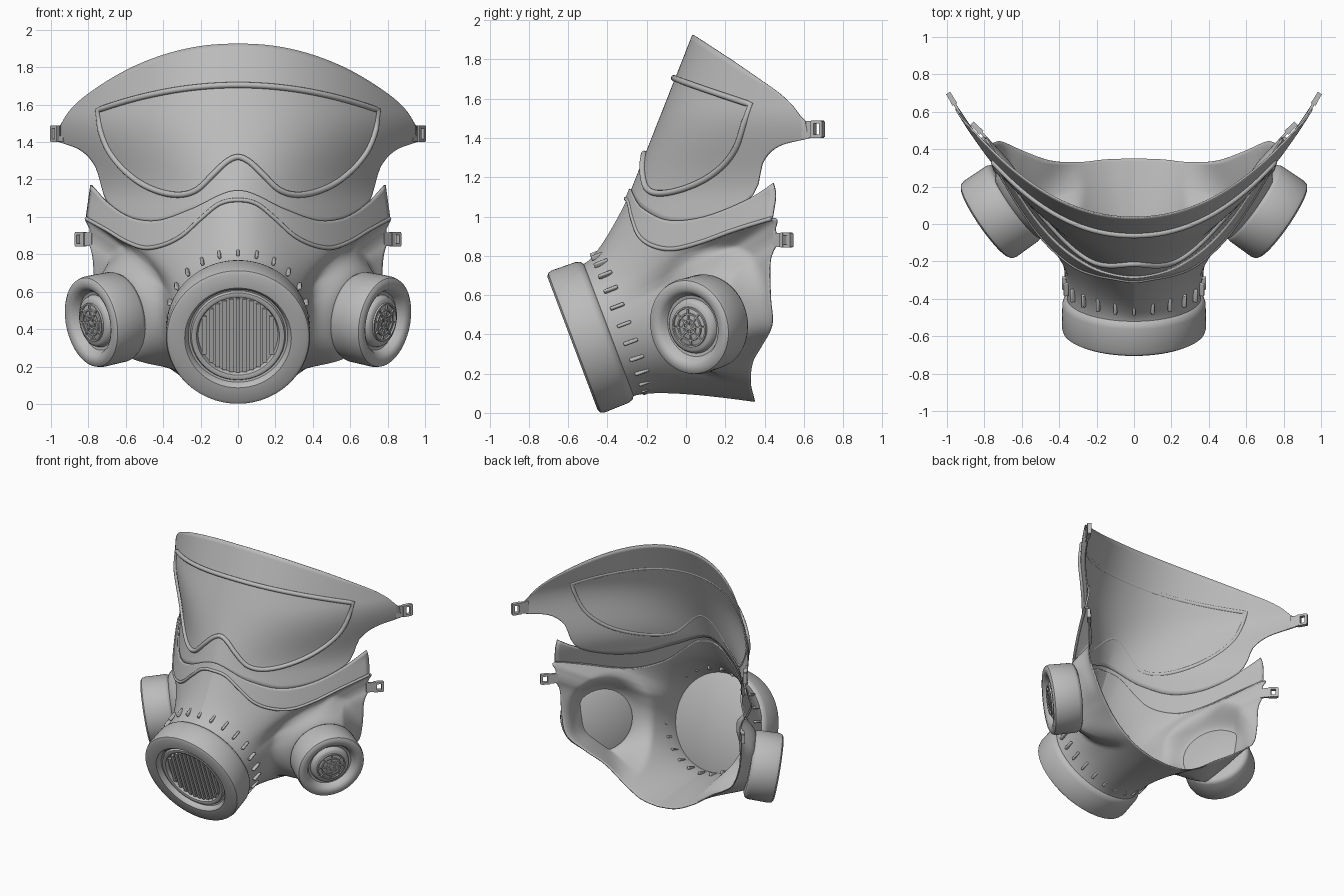
import bpy, bmesh, math
from mathutils import Vector, Matrix

if "Cube" in bpy.data.objects:
    bpy.data.objects.remove(bpy.data.objects["Cube"], do_unlink=True)

grey = bpy.data.materials.new("rubber grey")
grey.use_nodes = True
grey.diffuse_color = (0.5, 0.5, 0.5, 1)
grey.node_tree.nodes["Principled BSDF"].inputs["Base Color"].default_value = (0.5, 0.5, 0.5, 1)


# ---------- helpers ----------
def finish(name, bm, thickness=0, angle=40):
    bmesh.ops.remove_doubles(bm, verts=bm.verts, dist=1e-5)
    bmesh.ops.recalc_face_normals(bm, faces=bm.faces)
    me = bpy.data.meshes.new(name)
    bm.to_mesh(me)
    bm.free()
    me.materials.append(grey)
    ob = bpy.data.objects.new(name, me)
    bpy.context.collection.objects.link(ob)
    if thickness:
        mod = ob.modifiers.new("thickness", 'SOLIDIFY')
        mod.thickness, mod.offset = thickness, 0
    bpy.ops.object.select_all(action='DESELECT')
    bpy.context.view_layer.objects.active = ob
    ob.select_set(True)
    bpy.ops.object.shade_smooth_by_angle(angle=math.radians(angle))
    return ob


def curve(keys, k):
    """Smooth interpolation through (key, value) pairs, even about key 0."""
    pts = [(-keys[1][0], keys[1][1])] + keys
    i = 1
    while i < len(pts) - 2 and k > pts[i + 1][0]:
        i += 1
    (k0, v0), (k1, v1) = pts[i], pts[i + 1]

    def slope(j):
        a, b = pts[max(j - 1, 0)], pts[min(j + 1, len(pts) - 1)]
        return (b[1] - a[1]) / (b[0] - a[0])
    h = k1 - k0
    t = (k - k0) / h
    return (v0 * (2*t**3 - 3*t**2 + 1) + slope(i) * (h * (t**3 - 2*t**2 + t))
            + v1 * (3*t**2 - 2*t**3) + slope(i + 1) * (h * (t**3 - t**2)))


def ramp(a, b, k):
    t = min(max((k - a) / (b - a), 0), 1)
    return t * t * (3 - 2 * t)


def sheet(name, fn, nu, nv, thickness):
    """Grid surface, u from -1 to 1 and v from 0 to 1."""
    bm = bmesh.new()
    rows = [[bm.verts.new(fn(2 * i / nu - 1, j / nv)) for j in range(nv + 1)] for i in range(nu + 1)]
    for a, b in zip(rows, rows[1:]):
        for j in range(nv):
            bm.faces.new((a[j], b[j], b[j + 1], a[j + 1]))
    return finish(name, bm, thickness)


def frame(origin, direction):
    z = Vector(direction).normalized()
    x = Vector((0, 0, 1)).cross(z).normalized()
    m = Matrix((x, z.cross(x), z)).transposed().to_4x4()
    m.translation = Vector(origin)
    return m


def lathe(name, profile, matrix, n=64):
    bm = bmesh.new()
    vs = [bm.verts.new((r, 0, a)) for r, a in profile]
    es = [bm.edges.new(p) for p in zip(vs, vs[1:])]
    bmesh.ops.spin(bm, geom=vs + es, cent=(0, 0, 0), axis=(0, 0, 1), angle=math.tau, steps=n)
    bm.transform(matrix)
    return finish(name, bm)


def boxes(name, items):
    """Joined boxes, each given as (matrix, centre, size)."""
    bm = bmesh.new()
    for m, c, s in items:
        bmesh.ops.create_cube(bm, size=1, matrix=m @ Matrix.Translation(c) @ Matrix.Diagonal((*s, 1)))
    return finish(name, bm, angle=30)


def pipe(name, points, radius, closed=False):
    cu = bpy.data.curves.new(name, 'CURVE')
    cu.dimensions, cu.bevel_depth, cu.bevel_resolution = '3D', radius, 3
    sp = cu.splines.new('POLY')
    sp.points.add(len(points) - 1)
    for p, q in zip(sp.points, points):
        p.co = (*q, 1)
    sp.use_cyclic_u = closed
    cu.materials.append(grey)
    ob = bpy.data.objects.new(name, cu)
    bpy.context.collection.objects.link(ob)


# ---------- face surface and its outlines ----------
def face(x, z, lift=0.0):
    t = ramp(1.08, 1.56, z)
    y = -0.29 + 0.395 * (z - 1.1) + (1.12 - 0.31 * t) * abs(x) ** (1.7 + 0.4 * t)
    return Vector((x, y - lift, z))


brow = [(0, 1.925), (.2, 1.912), (.4, 1.865), (.6, 1.782), (.8, 1.657), (.9, 1.565), (.95, 1.485)]
cheek = [(0, 1.12), (.25, 1.03), (.4, .975), (.5, .97), (.6, 1.0), (.7, 1.08), (.73, 1.17),
         (.755, 1.26), (.83, 1.35), (.95, 1.40)]
band_top = [(0, 1.14), (.25, 1.04), (.4, .985), (.5, .98), (.6, 1.01), (.7, 1.08), (.785, 1.17)]
band_low = [(0, 1.09), (.1, 1.07), (.2, .99), (.3, .9), (.4, .85), (.5, .835), (.6, .87), (.7, .93), (.81, .99)]


def upper(u, v):
    x = 0.95 * u
    lo, hi = curve(cheek, abs(x)), curve(brow, abs(x))
    return face(x, lo + (hi - lo) * v)


def band(u, v):
    xt, xb = 0.785 * u, 0.81 * u
    zt, zb = curve(band_top, abs(xt)), curve(band_low, abs(xb))
    return face(xt + (xb - xt) * v, zt + (zb - zt) * v, 0.01)


sheet("upper_face_shell", upper, 120, 30, 0.008)
sheet("overlap_band", band, 100, 8, 0.012)
pipe("band_bead", [face(.81 * i / 50, curve(band_low, .81 * abs(i) / 50), .012) for i in range(-50, 51)], 0.011)

# visor frame bead
visor_low = [(0, 1.32), (.06, 1.295), (.13, 1.23), (.22, 1.145), (.32, 1.118), (.45, 1.145),
             (.57, 1.215), (.68, 1.335), (.735, 1.46), (.75, 1.57)]
top_edge = [face(.75 * i / 40, 1.705 - .135 * (abs(i) / 40) ** 2, .01) for i in range(-40, 41)]
low_edge = [face(.75 * i / 60, curve(visor_low, .75 * abs(i) / 60), .01) for i in range(59, -60, -1)]
pipe("visor_frame", top_edge + low_edge, 0.016, True)

# ---------- lower shell: loft from the front port to the seam and rear rim ----------
port = frame((0, -.40, .42), (0, -.936, -.353))
back, up = Vector((0, .936, .353)), Vector((0, -.353, .936))
rim = [(.79, .455, .93), (.80, .47, .88), (.775, .43, .78), (.76, .43, .6), (.71, .44, .45), (.59, .39, .35),
       (.45, .34, .26), (.3, .33, .15), (.15, .345, .08), (0, .35, .06)]
edge = [face(x, z) for x, z in band_low] + [Vector(p) for p in rim]
edge = [(i / (len(edge) - 1), p) for i, p in enumerate(edge)]

neck_dir = Vector((.81, -.56, -.17)).normalized()
neck_at = Vector((.625, .127, .47))


def lower(u, v):
    s = abs(u)
    end = curve(edge, s)
    if s in (0, 1):
        end.x = 0
    d = end - port.translation
    phi = 0.75 * math.atan2(d.x, d.dot(up)) + 0.25 * s * math.pi
    start = port.translation + 0.355 * (Vector((math.sin(phi), 0, 0)) + up * math.cos(phi))
    k = 0.2 + 0.25 * math.sin(phi)
    mid = start + back * k * (end - start).length
    p = start * (1 - v) ** 2 + mid * 2 * v * (1 - v) + end * v * v
    # raise the neck that carries the side filter
    q = p - neck_at
    a = q.dot(neck_dir)
    t = ramp(0.38, 0.21, (q - neck_dir * a).length)
    p += neck_dir * (0.012 - a) * t * min(1, 6 * (1 - v))
    return Vector((math.copysign(p.x, u) if p.x > 0 else 0, p.y, p.z))


sheet("lower_face_shell", lower, 240, 70, 0.008)

# ---------- front port ----------
lathe("front_port", [(0, -.01), (.355, -.01), (.375, .005), (.383, .03), (.386, .16), (.38, .18), (.362, .19),
                     (.285, .19), (.274, .18), (.266, .155), (.255, .152), (.248, .167), (.235, .17),
                     (.222, .165), (.213, .14), (0, .14)], port, 96)
slats = []
for i in range(-5, 6):
    x = 0.036 * i
    slats.append((port, (x, 0, .147), (.024, 2 * math.sqrt(.21 ** 2 - x * x), .018)))
boxes("front_port_grille", slats)
ribs = []
for i in range(24):
    a = math.tau * i / 24
    ribs.append((port @ Matrix.Rotation(a, 4, 'Z'), (0, .373 + .012 * math.cos(a), -.09), (.017, .026, .075)))
grip = boxes("grip_ribs", ribs)
bev = grip.modifiers.new("round", 'BEVEL')
bev.width, bev.segments = 0.006, 2

# ---------- paired side filters and strap loops ----------
for side, label in ((1, "left"), (-1, "right")):
    flip = Vector((side, 1, 1))
    m = frame(neck_at * flip, neck_dir * flip)
    lathe(label + "_filter", [(0, 0), (.215, 0), (.235, .01), (.244, .03), (.247, .175), (.241, .197), (.225, .208),
                              (.195, .208), (.175, .195), (.158, .16), (.142, .157), (.135, .18),
                              (.12, .19), (0, .195)], m)
    web = []
    for i in range(4):
        web.append((m @ Matrix.Rotation(math.pi * i / 4, 4, 'Z'), (0, 0, .196), (.008, .2, .01)))
    boxes(label + "_filter_spokes", web)
    for n, r in enumerate((.035, .068, .1)):
        lathe(f"{label}_filter_ring_{n + 1}", [(r - .005, .19), (r - .004, .201), (r + .004, .201), (r + .005, .19)], m, 40)

    for name, root, out, h in (("upper", (.935, .60, 1.445), (.5, .86, 0), .1),
                               ("lower", (.785, .455, .88), (.69, .72, 0), .085)):
        t = frame(Vector(root) * flip, Vector(out) * flip)
        boxes(f"{label}_{name}_strap_loop", [
            (t, (0, 0, .025), (.014, h * .85, .07)),
            (t, (0, 0, .107), (.026, h * .8, .018)),
            (t, (0, h * .36, .08), (.026, .016, .06)),
            (t, (0, -h * .36, .08), (.026, .016, .06)),
            (t, (0, 0, .055), (.03, h * .85, .02))])
